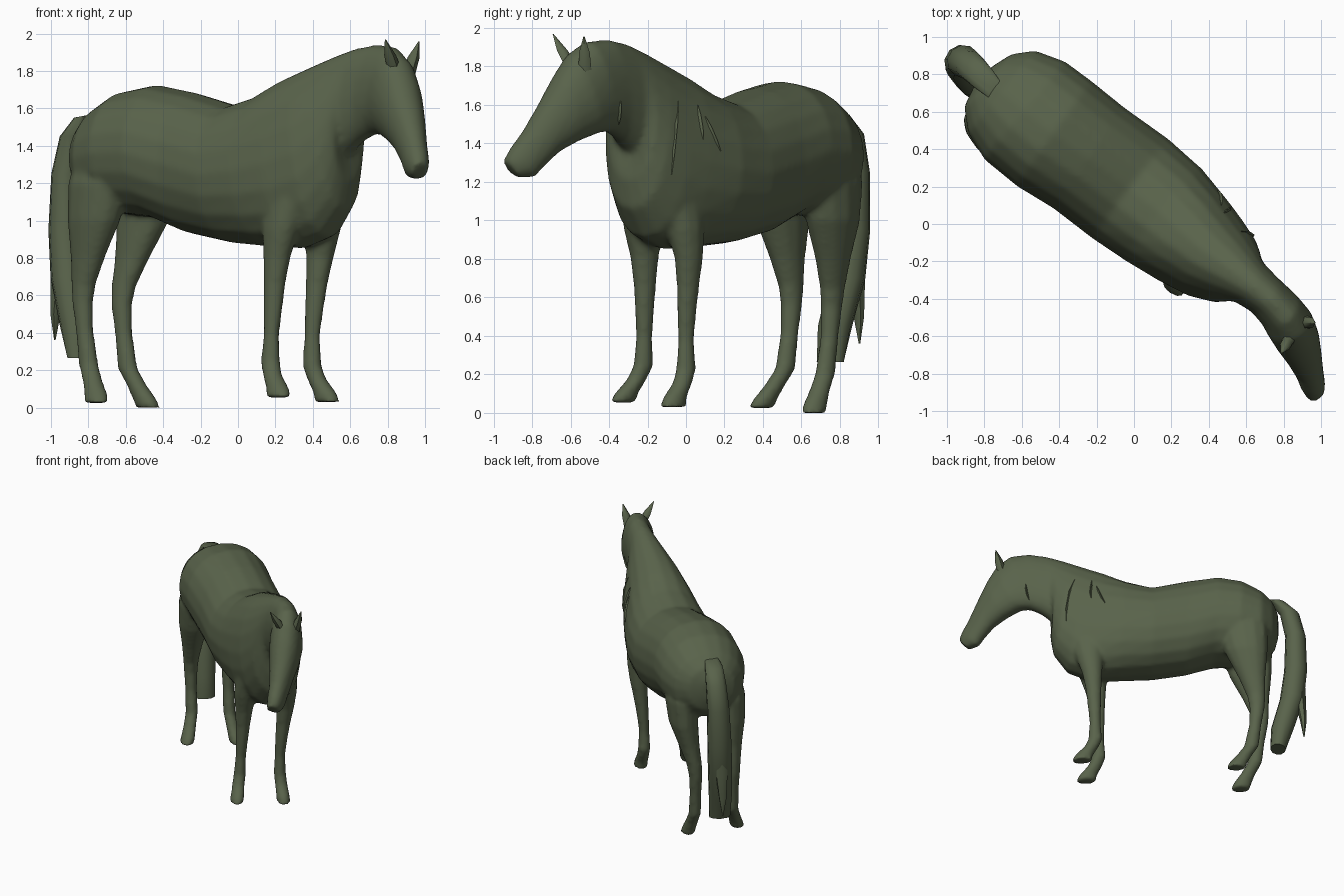
import bpy, bmesh, math
from mathutils import Vector

if "Cube" in bpy.data.objects:
    bpy.data.objects.remove(bpy.data.objects["Cube"])

coat = bpy.data.materials.new("dark olive")
coat.diffuse_color = (0.10, 0.125, 0.07, 1)
coat.use_nodes = True
coat.node_tree.nodes["Principled BSDF"].inputs["Base Color"].default_value = coat.diffuse_color
R = math.sqrt(0.5)


def world(u, v, z):
    """u runs tail to head, v runs to the animal's left; it stands diagonally."""
    return Vector(((u + v) * R, (v - u) * R, z))


def loft(name, rings):
    """Skin a list of equal rings and cap both ends."""
    bm = bmesh.new()
    loops = [[bm.verts.new(p) for p in ring] for ring in rings]
    n = len(loops[0])
    for a, b in zip(loops, loops[1:]):
        for i in range(n):
            j = (i + 1) % n
            bm.faces.new((a[i], a[j], b[j], b[i]))
    bm.faces.new(loops[0])
    bm.faces.new(loops[-1])
    bmesh.ops.recalc_face_normals(bm, faces=bm.faces)
    me = bpy.data.meshes.new(name)
    bm.to_mesh(me)
    bm.free()
    me.materials.append(coat)
    ob = bpy.data.objects.new(name, me)
    bpy.context.collection.objects.link(ob)
    bpy.context.view_layer.objects.active = ob
    bpy.ops.object.select_all(action='DESELECT')
    ob.select_set(True)
    bpy.ops.object.shade_smooth_by_angle(angle=math.radians(60))
    return ob


def lerp_table(table, x):
    for (a, p), (b, q) in zip(table, table[1:]):
        if x <= b:
            t = max(0, (x - a) / (b - a))
            return p + (q - p) * t
    return table[-1][1]


# Body, neck and head: top u,z / bottom u,z / half width
spine = [(-1.1, -.01), (-.7, .03), (-.3, .10), (.05, .145), (.35, .165),
         (.65, .215), (.9, .24), (1.16, .14), (1.36, .025)]
sections = [
    (-1.13, 1.44, -1.13, 1.25, .07), (-1.09, 1.53, -1.10, 1.15, .19),
    (-1.00, 1.61, -1.00, 1.06, .285), (-.85, 1.69, -.83, 1.03, .34),
    (-.65, 1.725, -.63, 1.01, .345), (-.42, 1.685, -.42, .93, .33),
    (-.15, 1.615, -.15, .88, .335), (.05, 1.67, .10, .86, .32),
    (.22, 1.755, .33, .85, .285), (.36, 1.81, .50, .91, .25),
    (.48, 1.855, .61, 1.06, .205), (.58, 1.89, .635, 1.21, .165),
    (.68, 1.92, .62, 1.35, .13), (.81, 1.94, .71, 1.42, .115),
    (.95, 1.93, .80, 1.46, .12), (1.05, 1.86, .88, 1.455, .13),
    (1.12, 1.75, 1.0, 1.41, .12), (1.20, 1.60, 1.1, 1.355, .095),
    (1.27, 1.47, 1.18, 1.275, .075), (1.335, 1.37, 1.22, 1.225, .068),
    (1.365, 1.31, 1.30, 1.22, .05)]
rings = []
for ut, zt, ub, zb, hw in sections:
    top = world(ut, lerp_table(spine, ut), zt)
    bot = world(ub, lerp_table(spine, ub), zb)
    um = (ut + ub) / 2
    slope = (lerp_table(spine, um + .08) - lerp_table(spine, um - .08)) / .16
    side = world(-slope, 1, 0).normalized()
    ring = []
    for i in range(20):
        a = math.tau * i / 20
        c, s = math.cos(a), math.sin(a)
        ring.append((top + bot) / 2 + (top - bot) / 2 * c
                    + side * hw * math.copysign(abs(s) ** .9, s))
    rings.append(ring)
body = loft("horse_body", rings)

# Thin mane locks lying on the left shoulder: y, z from start to end
for k, (y0, z0, y1, z1) in enumerate(((-.04, 1.62, -.075, 1.24), (.06, 1.60, .09, 1.42),
                                      (.10, 1.54, .18, 1.36), (-.34, 1.62, -.35, 1.50))):
    rings = []
    for f, r in ((0, .002), (.3, .008), (.7, .008), (1, .002)):
        hit, p, nrm, _ = body.ray_cast(Vector((2, y0 + (y1 - y0) * f, z0 + (z1 - z0) * f)),
                                       Vector((-1, 0, 0)))
        if hit:
            across = nrm.cross(Vector((0, 0, 1))).normalized()
            rings.append([p + across * r, p + nrm * r * 1.6, p - across * r, p - nrm * r])
    if len(rings) > 1:
        loft("mane_lock_%d" % (k + 1), rings)


def tube(name, rows, n=12):
    """Rows of u, v, z, radius along u, radius along v."""
    return loft(name, [[world(u + ru * math.cos(math.tau * i / n),
                              v + rv * math.sin(math.tau * i / n), z)
                        for i in range(n)] for u, v, z, ru, rv in rows])


# Legs: u, z, radius along u, radius along v; sideways shift tabled by height
hind = [(-.81, 0, .075, .056), (-.83, .05, .072, .053), (-.875, .12, .058, .05),
        (-.93, .21, .058, .048), (-.96, .4, .049, .046), (-.975, .55, .06, .053),
        (-.97, .65, .072, .06), (-.94, .8, .105, .08), (-.90, 1.0, .165, .115),
        (-.87, 1.2, .20, .13), (-.86, 1.4, .16, .08)]
front = [(.385, .0, .08, .054), (.37, .05, .072, .052), (.31, .13, .055, .049),
         (.28, .2, .056, .048), (.28, .36, .044, .041), (.285, .5, .053, .048),
         (.29, .65, .062, .057), (.30, .8, .08, .07), (.32, .95, .11, .09),
         (.34, 1.15, .15, .09), (.34, 1.4, .11, .05)]
parts = [body]
for name, prof, base, shift in (
        ("hind_leg_left", hind, .0, [(0, .13), (.2, .095), (.6, .095), (.8, .14), (1, .18), (1.4, .2)]),
        ("hind_leg_right", hind, .025, [(0, -.26), (.2, -.2), (.6, -.2), (1, -.19), (1.4, -.17)]),
        ("front_leg_left", front, .03, [(0, .29), (.2, .28), (.4, .28), (.8, .32), (1.4, .31)]),
        ("front_leg_right", front, .053, [(0, -.08), (.2, -.035), (.8, -.005), (1.4, .03)])):
    parts.append(tube(name, [(u, lerp_table(shift, z), base + z * (1 - base), ru, rv)
                             for u, z, ru, rv in prof]))

# Ears: pointed, leaning outward, rooted in the head
for name, base, tip in (("ear_right", (.845, -.585, 1.78), (.788, -.69, 1.968)),
                        ("ear_left", (.905, -.525, 1.77), (.967, -.53, 1.957))):
    b, t = Vector(base), Vector(tip)
    rings = []
    for f, r in ((0, .04), (.55, .032), (1, .003)):
        c = b.lerp(t, f)
        rings.append([c + Vector((r * math.cos(a), r * math.sin(a), 0))
                      for a in (math.tau * k / 6 for k in range(6))])
    loft(name, rings)

# Merge body and legs into one blended skin
bpy.ops.object.select_all(action='DESELECT')
for ob in parts:
    ob.select_set(True)
bpy.context.view_layer.objects.active = body
bpy.ops.object.join()
skin = body.modifiers.new("skin", 'REMESH')
skin.mode = 'VOXEL'
skin.voxel_size = .016
skin.use_smooth_shade = True
blend = body.modifiers.new("blend", 'SMOOTH')
blend.factor = .5
blend.iterations = 7

# Tail with a wide lower strand and a thin rear strand
tube("tail", [(-1.02, -.02, 1.57, .03, .05), (-1.13, -.02, 1.55, .06, .07),
              (-1.22, -.02, 1.45, .075, .08), (-1.265, -.03, 1.25, .08, .088),
              (-1.265, -.04, .95, .09, .095), (-1.235, -.05, .7, .095, .095),
              (-1.16, -.065, .45, .09, .09), (-1.125, -.065, .265, .06, .085)], 10)
tube("tail_strand", [(-1.28, -.04, 1.0, .05, .05), (-1.30, -.05, .7, .045, .05),
                     (-1.325, -.055, .5, .025, .03), (-1.33, -.055, .36, .004, .004)], 6)
